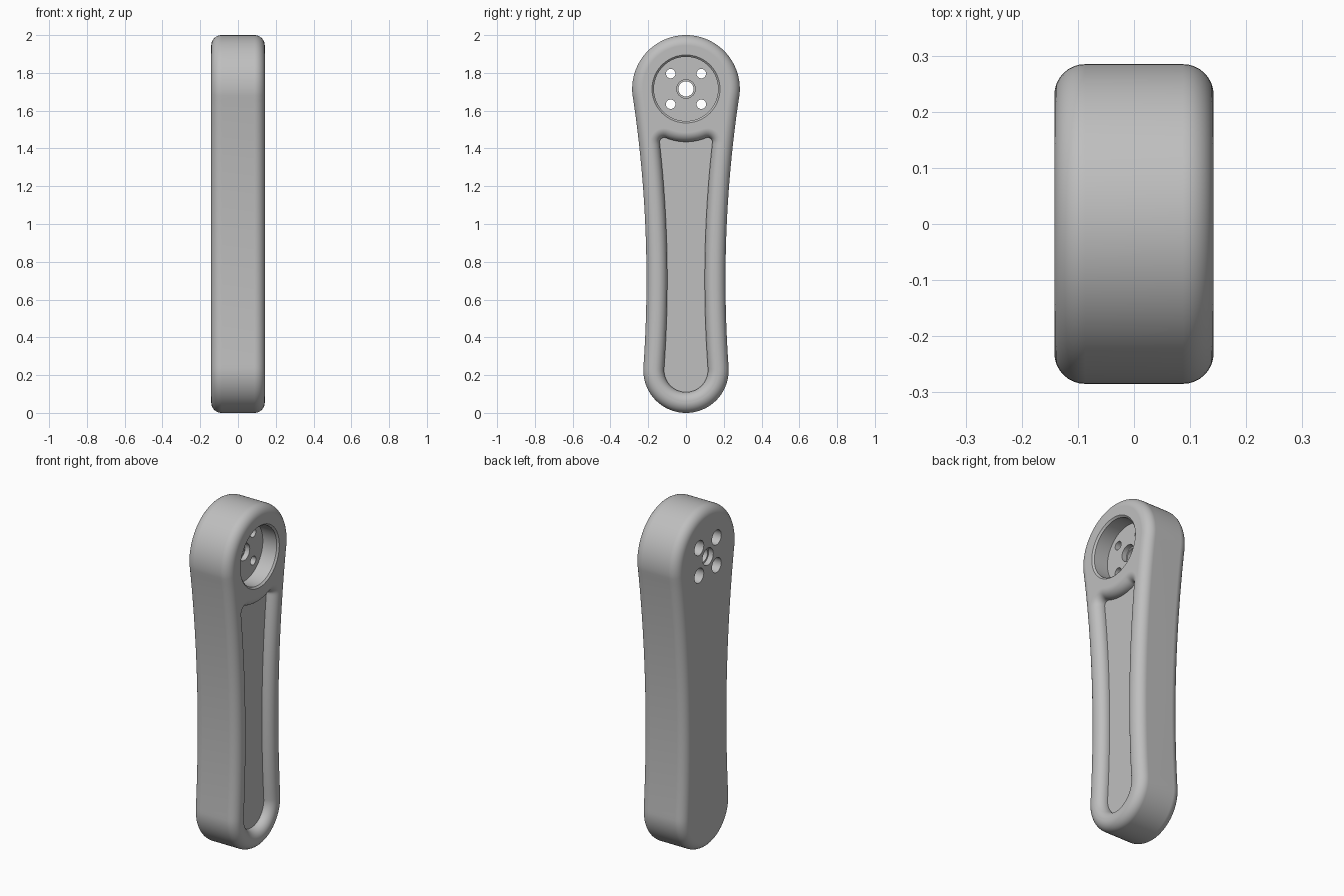
import bpy
import bmesh
from math import sin, cos, pi, radians, sqrt, atan2
from mathutils import Vector

if "Cube" in bpy.data.objects:
    bpy.data.objects.remove(bpy.data.objects["Cube"])

HALF = 0.142           # half thickness along x
HUB_Z, HUB_R = 1.715, 0.285
FOOT_R = 0.226

grey = bpy.data.materials.new("grey metal")
grey.use_nodes = True
color = (0.52, 0.52, 0.52, 1)
grey.diffuse_color = color
grey.node_tree.nodes["Principled BSDF"].inputs["Base Color"].default_value = color


def arc(cy, cz, r, a0, a1, n):
    """Points on an arc in the yz plane, angles in degrees."""
    angles = [radians(a0 + (a1 - a0) * i / n) for i in range(n + 1)]
    return [Vector((cy + r * cos(a), cz + r * sin(a))) for a in angles]


def waist(z0, z1, inset, n):
    """Gently hollow side of the arm."""
    zs = [z0 + (z1 - z0) * i / n for i in range(n + 1)]
    return [Vector((0.209 + 0.077 * (z - 0.705) ** 2 - inset, z)) for z in zs]


def mirrored(half):
    """Close a half outline that runs from bottom centre to top centre."""
    return half + [Vector((-p.x, p.y)) for p in reversed(half[1:-1])]


def normals_of(pts):
    out = []
    for i, p in enumerate(pts):
        a = (p - pts[i - 1]).normalized()
        b = (pts[(i + 1) % len(pts)] - p).normalized()
        t = (a + b).normalized()
        out.append(Vector((t.y, -t.x)))
    return out


def loft(name, pts, normals, profile):
    """Stack offset copies of an outline; profile holds (x, offset) pairs."""
    bm = bmesh.new()
    rings = [[bm.verts.new((x, *(p + n * off))) for p, n in zip(pts, normals)]
             for x, off in profile]
    count = len(pts)
    for low, high in zip(rings, rings[1:]):
        for i in range(count):
            j = (i + 1) % count
            bm.faces.new((low[i], low[j], high[j], high[i]))
    bm.faces.new(rings[0][::-1])
    bm.faces.new(rings[-1])
    bmesh.ops.recalc_face_normals(bm, faces=bm.faces)
    mesh = bpy.data.meshes.new(name)
    bm.to_mesh(mesh)
    bm.free()
    mesh.materials.append(grey)
    obj = bpy.data.objects.new(name, mesh)
    bpy.context.collection.objects.link(obj)
    return obj


def round_cutter(name, y, z, profile, sides=48):
    circle = arc(0, 0, 1, 0, 360, sides)[:-1]
    return loft(name, [Vector((y, z))] * sides, circle, profile)


# Arm body with rounded rims
outline = mirrored(arc(0, FOOT_R, FOOT_R, -90, 3, 20)
                   + waist(0.26, 1.655, 0, 30)
                   + arc(0, HUB_Z, HUB_R, -7, 90, 24))
fillet, steps = 0.055, 8
curve = [(HALF - fillet + fillet * sin(t), fillet * (cos(t) - 1))
         for t in (pi / 2 * i / steps for i in range(steps + 1))]
body = loft("crank_arm", outline, normals_of(outline),
            [(-x, off) for x, off in reversed(curve)] + curve)

# Long pocket with a soft lip and a top edge that follows the hub
inset, corner, top_r = 0.11, 0.025, 0.28
cy = 0.115
cz = HUB_Z - sqrt((top_r + corner) ** 2 - cy ** 2)
turn = atan2(HUB_Z - cz, -cy) * 180 / pi
pocket_line = mirrored(arc(0, FOOT_R, FOOT_R - inset, -90, 3, 16)
                       + waist(0.26, cz - 0.01, inset, 28)
                       + arc(cy, cz, corner, 0, turn, 8)
                       + arc(0, HUB_Z, top_r, turn - 180, -90, 8)[1:])
lip = 0.05
lip_curve = [(HALF - lip + lip * sin(t), lip * (1 - cos(t)))
             for t in (pi / 2 * i / steps for i in range(steps + 1))]
cutters = [loft("pocket_cutter", pocket_line, normals_of(pocket_line),
                [(HALF - 0.056, 0)] + lip_curve + [(HALF + 0.05, lip)])]

# Round hub recess with a chamfered rim
floor = HALF - 0.1
cutters.append(round_cutter("recess_cutter", 0, HUB_Z,
               [(floor, 0.17), (HALF - 0.01, 0.17), (HALF, 0.18), (HALF + 0.05, 0.18)], 72))

# Centre bore, relieved on both sides
cutters.append(round_cutter("bore_cutter", 0, HUB_Z,
               [(-HALF - 0.05, 0.05), (-HALF + 0.03, 0.05), (-HALF + 0.03, 0.04),
                (floor - 0.03, 0.04), (floor - 0.03, 0.049), (floor + 0.02, 0.049)]))

# Four screw holes, counterbored from the back
for sy in (-1, 1):
    for sz in (-1, 1):
        cutters.append(round_cutter("screw_cutter", 0.081 * sy, HUB_Z + 0.081 * sz,
                       [(-HALF - 0.05, 0.043), (-0.04, 0.043),
                        (-0.04, 0.025), (floor + 0.02, 0.025)], 32))

for cutter in cutters:
    mod = body.modifiers.new(cutter.name, "BOOLEAN")
    mod.operation = "DIFFERENCE"
    mod.solver = "EXACT"
    mod.object = cutter
bpy.context.view_layer.update()
graph = bpy.context.evaluated_depsgraph_get()
cut_mesh = bpy.data.meshes.new_from_object(body.evaluated_get(graph))
body.modifiers.clear()
body.data = cut_mesh
for cutter in cutters:
    bpy.data.objects.remove(cutter)

# Smooth shading with crisp machined edges
bpy.ops.object.select_all(action="DESELECT")
body.select_set(True)
bpy.context.view_layer.objects.active = body
bpy.ops.object.shade_smooth_by_angle(angle=radians(30))
weighted = body.modifiers.new("weighted_normals", "WEIGHTED_NORMAL")
weighted.keep_sharp = True
